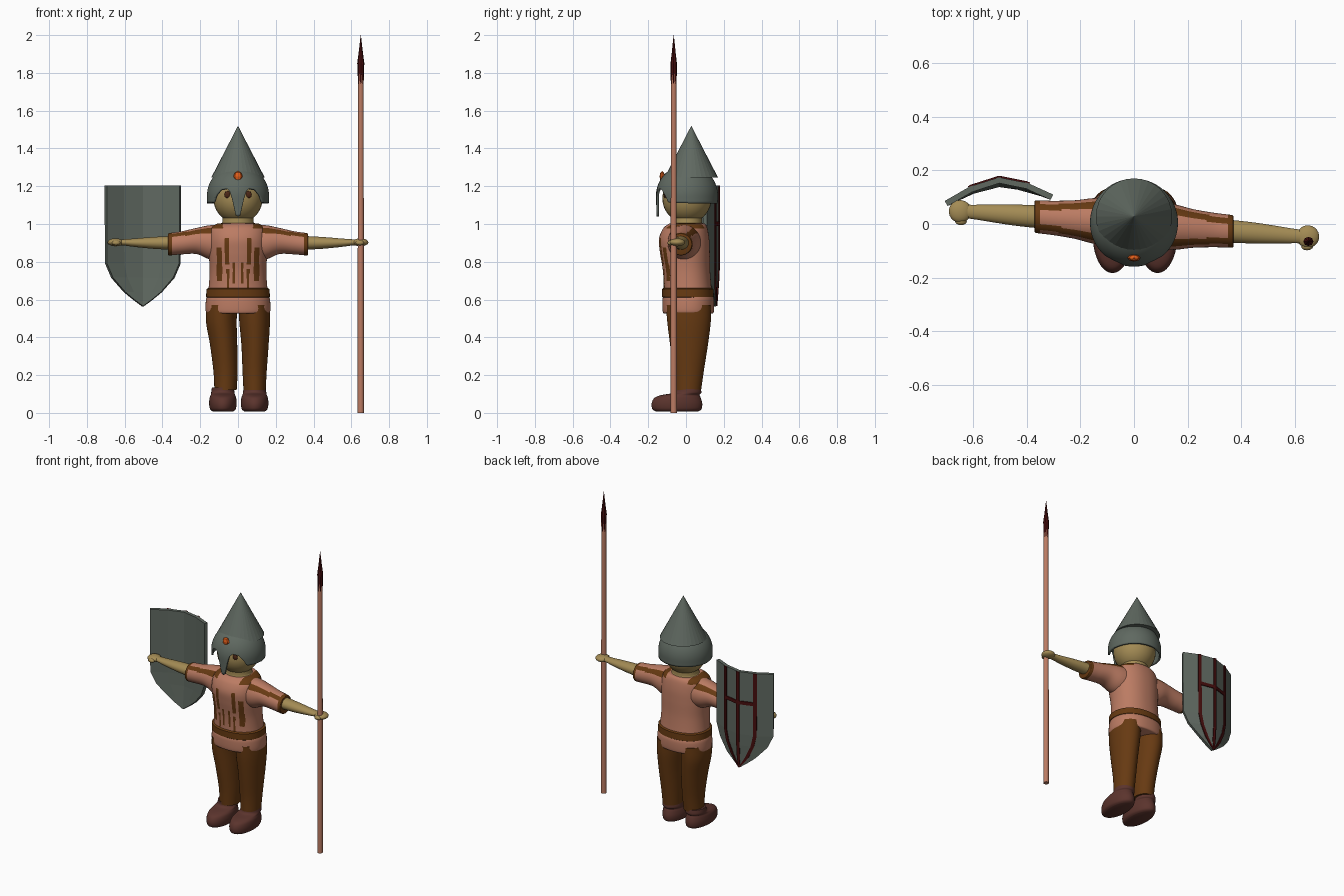
import bpy, bmesh, math
from mathutils import Vector

if "Cube" in bpy.data.objects:
    bpy.data.objects.remove(bpy.data.objects["Cube"])


def mat(name, r, g, b):
    m = bpy.data.materials.new(name)
    m.diffuse_color = (r, g, b, 1)
    m.use_nodes = True
    m.node_tree.nodes["Principled BSDF"].inputs["Base Color"].default_value = m.diffuse_color
    return m


CLOTH = mat("salmon", 0.50, 0.20, 0.125)
BROWN = mat("brown", 0.135, 0.042, 0.006)
STEEL = mat("steel_grey", 0.115, 0.14, 0.118)
SKIN = mat("skin", 0.37, 0.26, 0.09)
BOOT = mat("boot_brown", 0.105, 0.034, 0.026)
RED = mat("dark_red", 0.06, 0.004, 0.004)
ORANGE = mat("orange", 0.75, 0.11, 0.01)
EYE = mat("eye_brown", 0.07, 0.02, 0.008)


def finish(name, bm, mats, smooth=True, thick=0, rule=None):
    """bmesh to object, with optional solidify and a colour rule per face centre"""
    bmesh.ops.recalc_face_normals(bm, faces=bm.faces)
    me = bpy.data.meshes.new(name)
    bm.to_mesh(me)
    bm.free()
    for m in mats:
        me.materials.append(m)
    if rule:
        for p in me.polygons:
            p.material_index = rule(p.center)
    if smooth:
        me.shade_smooth()
        me.set_sharp_from_angle(angle=math.radians(40))
    ob = bpy.data.objects.new(name, me)
    bpy.context.collection.objects.link(ob)
    if thick:
        s = ob.modifiers.new("thickness", 'SOLIDIFY')
        s.thickness, s.offset = thick, 0
    return ob


def grid(name, rows, mats, closed=True, caps=False, **kw):
    bm = bmesh.new()
    vs = [[bm.verts.new(p) for p in row] for row in rows]
    n = len(vs[0])
    for a, b in zip(vs, vs[1:]):
        for i in range(n if closed else n - 1):
            j = (i + 1) % n
            bm.faces.new((a[i], a[j], b[j], b[i]))
    if caps:
        bm.faces.new(vs[0])
        bm.faces.new(vs[-1])
    return finish(name, bm, mats, **kw)


def spline(keys, per):
    """Catmull-Rom through key tuples"""
    out = []
    k = [keys[0]] + list(keys) + [keys[-1]]
    for i in range(1, len(k) - 2):
        for s in range(per):
            t = s / per
            out.append([0.5 * (2 * b + (c - a) * t + (2 * a - 5 * b + 4 * c - d) * t * t
                               + (3 * b - a - 3 * c + d) * t ** 3)
                        for a, b, c, d in zip(k[i - 1], k[i], k[i + 1], k[i + 2])])
    return out + [list(keys[-1])]


def loft(name, keys, mats, axis='z', per=6, seg=40, power=2.0, **kw):
    """keys: (position, centre a, centre b, radius a, radius b); a,b = x,y or y,z"""
    rows = []
    for p, ca, cb, ra, rb in (spline(keys, per) if per > 1 else keys):
        row = []
        for i in range(seg):
            t = 2 * math.pi * i / seg
            c, s = math.cos(t), math.sin(t)
            a = ca + ra * math.copysign(abs(c) ** (2 / power), c)
            b = cb + rb * math.copysign(abs(s) ** (2 / power), s)
            row.append((a, b, p) if axis == 'z' else (p, a, b))
        rows.append(row)
    return grid(name, rows, mats, caps=True, **kw)


def ball(name, c, r, m, u=32, v=20, smooth=True):
    bm = bmesh.new()
    bmesh.ops.create_uvsphere(bm, u_segments=u, v_segments=v, radius=1)
    for w in bm.verts:
        w.co = Vector((w.co.x * r[0] + c[0], w.co.y * r[1] + c[1], w.co.z * r[2] + c[2]))
    return finish(name, bm, [m], smooth)


def lerp(table, x):
    for (x0, y0), (x1, y1) in zip(table, table[1:]):
        if x <= x1:
            return y0 + (y1 - y0) * (x - x0) / (x1 - x0)
    return table[-1][1]


# tunic body with painted dashes on the chest and shoulder patches
DASHES = [(.085, .112, .70, .88), (.048, .07, .79, .93), (.045, .06, .66, .76), (.014, .03, .69, .80)]


def chest(c):
    x = abs(c.x)
    if c.y < 0 and any(a < x < b and lo < c.z < hi for a, b, lo, hi in DASHES):
        return 1
    return 1 if c.z > .975 and x > .08 else 0


loft("tunic_body", [(.525, 0, .012, .15, .12), (.535, 0, .012, .17, .135), (.595, 0, .012, .17, .137),
                    (.64, 0, .01, .158, .128), (.75, 0, .003, .15, .125), (.85, 0, -.006, .155, .132),
                    (.92, 0, -.01, .155, .133), (.975, 0, -.004, .146, .118), (1.0, 0, .005, .115, .098),
                    (1.004, 0, .005, .09, .085)],
     [CLOTH, BROWN], per=9, seg=160, power=2.2, rule=chest)
loft("belt", [(.608, 0, .01, .158, .128), (.614, 0, .01, .169, .137), (.655, 0, .009, .167, .136),
              (.662, 0, .008, .154, .126)], [BROWN], per=1, seg=64, power=2.2)

# arms: sleeves with piping, forearms, hands
for s, side in ((1, "left"), (-1, "right")):
    def piping(c, s=s):
        x = abs(c.x)
        ang = math.atan2(c.y + .075 * c.x, c.z - .9)
        return 1 if x > .35 or .5 < abs(ang) < .95 and x > .1 else 0

    def arm(keys, s=s):
        return [(s * x, -.075 * s * x, cz, ry, rz) for x, cz, ry, rz in keys]

    loft(side + "_sleeve", arm([(.08, .9, .09, .095), (.15, .903, .085, .09), (.22, .91, .072, .069),
                                (.30, .9, .064, .061), (.362, .893, .061, .059), (.37, .893, .055, .053)]),
         [CLOTH, BROWN], axis='x', per=8, seg=56, rule=piping)
    loft(side + "_forearm", arm([(.34, .9, .043, .037), (.45, .9, .039, .031), (.55, .901, .031, .022),
                                 (.61, .903, .026, .016), (.65, .903, .026, .016)]), [SKIN], axis='x')
    ball(side + "_hand", (s * .648, -.047 * s, .903), (.042, .042, .021), SKIN)
    ball(side + "_thumb", (s * .645, -.047 * s - .037, .9), (.022, .014, .013), SKIN, 16, 10)

# legs and shoes
for s, side in ((1, "left"), (-1, "right")):
    loft(side + "_trouser_leg", [(.12, s * .077 + .011, .01, .059, .07), (.22, s * .077 + .011, .014, .064, .08),
                                 (.36, s * .083 + .007, .016, .072, .1), (.48, s * .088, .016, .081, .115),
                                 (.57, s * .085, .014, .082, .12)], [BROWN])
    c = s * .084 + .004
    loft(side + "_shoe", [(.008, c, -.048, .055, .112), (.02, c, -.048, .068, .13), (.05, c, -.048, .073, .134),
                          (.08, c, -.044, .07, .122), (.095, c, -.028, .064, .1), (.107, c, .008, .062, .073),
                          (.135, c, .01, .058, .068)], [BOOT], per=4)

# head
loft("neck", [(.96, 0, .005, .1, .09), (1.0, 0, .005, .088, .083), (1.012, 0, .005, .082, .08),
              (1.06, 0, .005, .08, .08)], [SKIN], per=3)
ball("head", (0, .005, 1.135), (.13, .13, .131), SKIN)
for s, side in ((1, "left"), (-1, "right")):
    ball(side + "_eye", (s * .055, -.109, 1.155), (.018, .009, .019), EYE, 16, 10)

# helmet bowl: lower edge leaves eye openings and a nose guard
EDGE = [(0, 1.04), (.012, 1.045), (.03, 1.13), (.042, 1.172), (.06, 1.186), (.09, 1.18),
        (.113, 1.15), (.126, 1.113), (.2, 1.11)]
SEG, rows = 160, []
for k in range(19):
    row = []
    for i in range(SEG):
        a = 2 * math.pi * i / SEG
        sx, cy = math.sin(a), -math.cos(a)
        lo = lerp(EDGE, abs(.158 * sx)) if cy < 0 else 1.11
        z = lo + (1.304 - lo) * k / 18
        r = math.sqrt(max(.158 ** 2 - (z - 1.15) ** 2, 1e-4)) if z > 1.15 else .158 - .03 * (1.15 - z)
        row.append((r * sx, .005 + r * cy, z))
    rows.append(row)
grid("helmet_bowl", rows, [STEEL], thick=.012)

# helmet cone and front ornament
bm = bmesh.new()
bmesh.ops.create_cone(bm, cap_ends=True, segments=32, radius1=.142, radius2=0, depth=.275)
bmesh.ops.translate(bm, verts=bm.verts, vec=(0, .028, 1.3825))
finish("helmet_cone", bm, [STEEL], smooth=False)
ball("helmet_ornament", (0, -.126, 1.252), (.024, .014, .028), ORANGE, 8, 4, smooth=False)

# shield: folded plate, curved down to a point
HALF = [(.565, .003), (.6, .05), (.64, .098), (.715, .163), (.79, .195), (1.0, .197), (1.205, .197)]


def shield_pt(dx, z, off=0):
    y = lerp([(0, .163), (.104, .136), (.3, .035)], abs(dx)) + .06 * dx
    return (-.503 + dx, y - .014 * max(0, (.75 - z) / .185) + off, z)


grid("shield", [[shield_pt(u * w, z) for u in (-1, -.53, 0, .53, 1)] for z, w in HALF],
     [STEEL], closed=False, smooth=False, thick=.022)
for u, side in ((-.53, "outer"), (0, "middle"), (.53, "inner")):
    grid("shield_stripe_" + side,
         [[shield_pt(u * w + d * min(1, .3 + w * 8), z, .013) for d in (-.01, 0, .01)] for z, w in HALF],
         [RED], closed=False, smooth=False, thick=.008)
grid("shield_crossbar", [[shield_pt(dx, z, .013) for dx in (-.104, 0, .104)] for z in (.99, 1.012)],
     [RED], closed=False, smooth=False, thick=.008)

# spear
X, Y = .65, -.065
loft("spear_shaft", [(0, X, Y, .017, .017), (1.80, X, Y, .015, .015)], [CLOTH], per=1, seg=16)
loft("spear_head", [(1.74, X, Y, .0155, .0155), (1.82, X, Y, .0165, .0165), (1.85, X, Y, .019, .017),
                    (1.91, X, Y, .011, .01), (2.0, X, Y, .0008, .0008)], [RED], per=1, seg=8, smooth=False)
